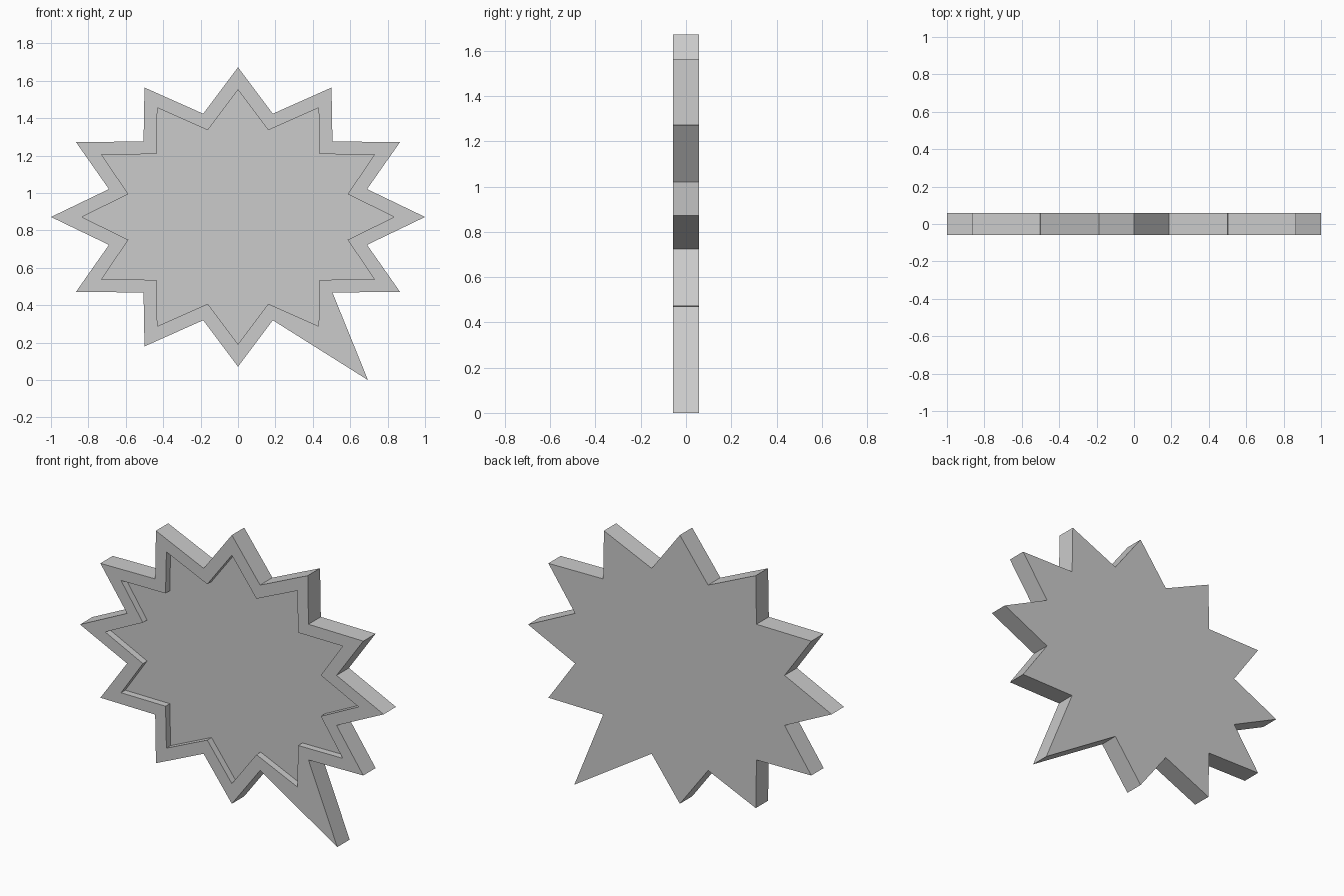
import bpy, bmesh

if "Cube" in bpy.data.objects:
    bpy.data.objects.remove(bpy.data.objects["Cube"])

CZ = 0.872          # height of the burst centre
HALF = 0.058        # half thickness
RECESS = 0.04       # depth of the sunken face

# One quadrant of each outline, from the right point to the top point
OUTER = [(1, 0), (0.69, 0.149), (0.866, 0.4), (0.505, 0.404),
         (0.5, 0.692), (0.186, 0.552), (0, 0.8)]
INNER = [(0.835, 0), (0.586, 0.122), (0.73, 0.334), (0.437, 0.336),
         (0.431, 0.584), (0.162, 0.464), (0, 0.68)]


def full_loop(q):
    """Mirror a quadrant into a closed outline, counter-clockwise from the front."""
    top = q + [(-x, z) for x, z in reversed(q[:-1])]
    return top + [(x, -z) for x, z in reversed(top[1:-1])]


outer, inner = full_loop(OUTER), full_loop(INNER)
n = len(outer)
outer[20] = (0.695, -CZ)        # long speech tail replaces one lower point

bm = bmesh.new()


def ring(points, y):
    return [bm.verts.new((x, y, z + CZ)) for x, z in points]


def bridge(a, b):
    for i in range(n):
        j = (i + 1) % n
        bm.faces.new((a[i], a[j], b[j], b[i]))


back = ring(outer, HALF)
front = ring(outer, -HALF)
rim = ring(inner, -HALF)
floor = ring(inner, -HALF + RECESS)

bridge(back, front)             # outer side walls
bridge(front, rim)              # raised border
bridge(rim, floor)              # recess walls
bm.faces.new(floor)             # sunken face
bm.faces.new(back[::-1])        # flat back
bmesh.ops.recalc_face_normals(bm, faces=bm.faces[:])

mesh = bpy.data.meshes.new("burst_speech_bubble")
bm.to_mesh(mesh)
bm.free()
obj = bpy.data.objects.new("burst_speech_bubble", mesh)
bpy.context.collection.objects.link(obj)
